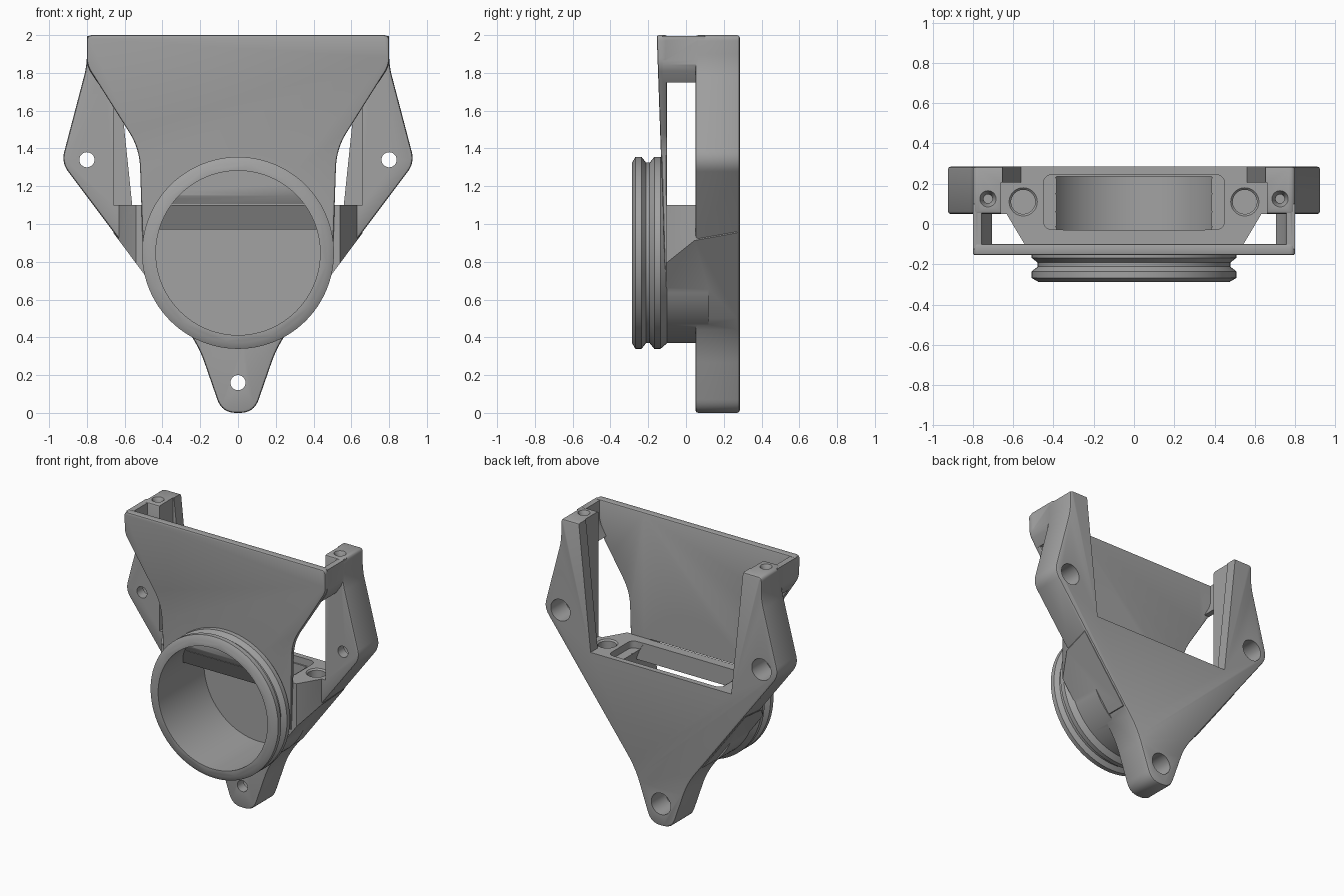
import bpy, bmesh, math
from mathutils import Vector

if "Cube" in bpy.data.objects:
    bpy.data.objects.remove(bpy.data.objects["Cube"])

grey = bpy.data.materials.new("grey")
grey.diffuse_color = (0.36, 0.36, 0.36, 1)
grey.use_nodes = True
grey.node_tree.nodes["Principled BSDF"].inputs["Base Color"].default_value = grey.diffuse_color


def finish(name, bm):
    bmesh.ops.recalc_face_normals(bm, faces=bm.faces)
    me = bpy.data.meshes.new(name)
    bm.to_mesh(me)
    bm.free()
    me.materials.append(grey)
    ob = bpy.data.objects.new(name, me)
    bpy.context.collection.objects.link(ob)
    return ob


def rounded(pts, n=8):
    """Round polygon corners given as (u, v, tangent length)."""
    out = []
    for i, (u, v, t) in enumerate(pts):
        p = Vector((u, v))
        if not t:
            out.append(p)
            continue
        a = p + (Vector(pts[i - 1][:2]) - p).normalized() * t
        b = p + (Vector(pts[(i + 1) % len(pts)][:2]) - p).normalized() * t
        for k in range(n + 1):
            s = k / n
            out.append(a * (1 - s) ** 2 + p * 2 * s * (1 - s) + b * s * s)
    return out


def mirrored(half):
    return half + [(-u, v, t) for u, v, t in reversed(half)]


def prism(name, pts, a, b, axis='y', bevel=0):
    bm = bmesh.new()
    put = (lambda p, t: (p[0], t, p[1])) if axis == 'y' else (lambda p, t: (p[0], p[1], t))
    lo = [bm.verts.new(put(p, a)) for p in pts]
    hi = [bm.verts.new(put(p, b)) for p in pts]
    caps = [bm.faces.new(lo), bm.faces.new(hi)]
    for i in range(len(pts)):
        j = (i + 1) % len(pts)
        bm.faces.new((lo[i], lo[j], hi[j], hi[i]))
    if bevel:
        bmesh.ops.recalc_face_normals(bm, faces=bm.faces)
        edges = list({e for f in caps for e in f.edges})
        bmesh.ops.bevel(bm, geom=edges, offset=bevel, segments=2, profile=0.5, affect='EDGES')
    return finish(name, bm)


def box(name, x0, x1, y0, y1, z0, z1):
    return prism(name, [(x0, z0), (x1, z0), (x1, z1), (x0, z1)], y0, y1)


def lathe(name, profile, cx, c2, axis='y', n=96):
    """Closed solid of (radius, position) steps along an axis."""
    bm = bmesh.new()
    rings = []
    for r, t in profile:
        ring = []
        for k in range(n):
            w = math.tau * k / n
            u, v = cx + r * math.cos(w), c2 + r * math.sin(w)
            ring.append(bm.verts.new((u, t, v) if axis == 'y' else (u, v, t)))
        rings.append(ring)
    for p, q in zip(rings, rings[1:]):
        for k in range(n):
            j = (k + 1) % n
            bm.faces.new((p[k], p[j], q[j], q[k]))
    bm.faces.new(rings[0])
    bm.faces.new(rings[-1])
    return finish(name, bm)


def combine(target, other, op):
    m = target.modifiers.new(op, 'BOOLEAN')
    m.operation, m.object, m.solver = op, other, 'EXACT'
    bpy.context.view_layer.objects.active = target
    bpy.ops.object.modifier_apply(modifier=m.name)
    bpy.data.objects.remove(other, do_unlink=True)


# Back plate with side ears and bottom tongue
outline = [(0.085, 0, 0.075), (0.21, 0.36, 0.1), (0.935, 1.325, 0.06),
           (0.8, 1.84, 0.06), (0.8, 2.0, 0.03)]
housing = prism("housing", rounded(mirrored(outline)), 0.05, 0.285, bevel=0.014)

# Central body: tapered footprint trimmed by the plate's lower edges
foot = [(0.54, -0.106, 0), (0.63, 0.045, 0), (0.66, 0.27, 0)]
body = prism("body", [p[:2] for p in mirrored(foot)], 0.5, 1.1, axis='z')
trim = prism("body_trim", [(0.315, 0.49), (0.9, 1.275), (-0.9, 1.275), (-0.315, 0.49)], -0.3, 0.4)
combine(body, trim, 'INTERSECT')
combine(housing, body, 'UNION')

# Front shroud, thinning towards the bottom
shroud = prism("shroud", rounded(mirrored(
    [(0.5, 0.76, 0), (0.522, 1.4, 0.1), (0.8, 1.84, 0.04), (0.8, 2.0, 0.03)])),
    -0.155, -0.1, bevel=0.01)
for v in shroud.data.vertices:
    v.co.y = -0.1 + (v.co.y + 0.1) * (1 - (2 - v.co.z) * 0.64)
combine(housing, shroud, 'UNION')

# Side bridges joining the shroud to the uprights
for s in (1, -1):
    pts = [(0.799, 1.995), (0.799, 1.845), (0.785, 1.81), (0.745, 1.75),
           (0.705, 1.75), (0.745, 1.82), (0.757, 1.86), (0.757, 1.995)]
    combine(housing, prism("bridge", [(s * u, v) for u, v in pts], -0.125, 0.1), 'UNION')

# Lens tube with two ridges
ZC = 0.847
tube = lathe("tube", [(0.475, -0.287), (0.508, -0.268), (0.508, -0.235), (0.478, -0.212),
                      (0.478, -0.192), (0.508, -0.168), (0.508, -0.135), (0.478, -0.1),
                      (0.478, 0.12)], 0, ZC)
combine(housing, tube, 'UNION')

# Opening between the uprights, with slanted webs left at the back
cut = box("opening_cut", -0.66, 0.66, -0.1, 0.205, 1.1, 2.2)
combine(housing, cut, 'DIFFERENCE')
cut = prism("web_cut", [(-0.56, 1.1), (0.56, 1.1), (0.664, 2.1), (-0.664, 2.1)], 0.19, 0.4)
combine(housing, cut, 'DIFFERENCE')

# Bore, keeping a sloped lip beneath the shroud
bore = lathe("bore_cut", [(0.435, -0.4), (0.435, 0.235)], 0, ZC)
lip = prism("lip_cut", [(-0.6, 0.97), (0.6, 0.97), (0.6, 1.5), (-0.6, 1.5)], -0.125, -0.03)
for v in lip.data.vertices:
    if v.co.y < -0.1 and v.co.z < 1:
        v.co.z = 1.15
combine(bore, lip, 'DIFFERENCE')
combine(housing, bore, 'DIFFERENCE')

# Slot in the floor: shallow rounded pocket, then notched sides
rim = [(0.45, -0.028, 0.05), (0.45, 0.245, 0.05)]
combine(housing, prism("pocket_cut", rounded(mirrored(rim)), 1.05, 1.2, axis='z'), 'DIFFERENCE')
teeth = [(0.39, -0.015, 0), (0.35, 0.02, 0), (0.39, 0.06, 0), (0.35, 0.105, 0),
         (0.39, 0.15, 0), (0.35, 0.19, 0), (0.39, 0.23, 0)]
combine(housing, prism("notch_cut", [p[:2] for p in mirrored(teeth)], 0.9, 1.15, axis='z'),
        'DIFFERENCE')

# Mounting holes with counterbores from the back
for x, z in ((0.8, 1.34), (-0.8, 1.34), (0, 0.16)):
    hole = lathe("mount_hole", [(0.04, -0.05), (0.04, 0.12), (0.077, 0.121), (0.077, 0.4)], x, z, n=40)
    combine(housing, hole, 'DIFFERENCE')

# Round floor sockets and screw holes in the uprights
for s in (1, -1):
    combine(housing, lathe("socket", [(0.06, 1.0), (0.06, 1.09), (0.085, 1.115)],
                           s * 0.55, 0.11, 'z', 40), 'DIFFERENCE')
    combine(housing, lathe("screw_hole", [(0.022, 1.75), (0.022, 1.96), (0.045, 2.01)],
                           s * 0.725, 0.125, 'z', 32), 'DIFFERENCE')

# Smooth curves, sharp edges
bpy.ops.object.select_all(action='DESELECT')
housing.select_set(True)
bpy.context.view_layer.objects.active = housing
bpy.ops.object.shade_smooth_by_angle(angle=math.radians(30))
